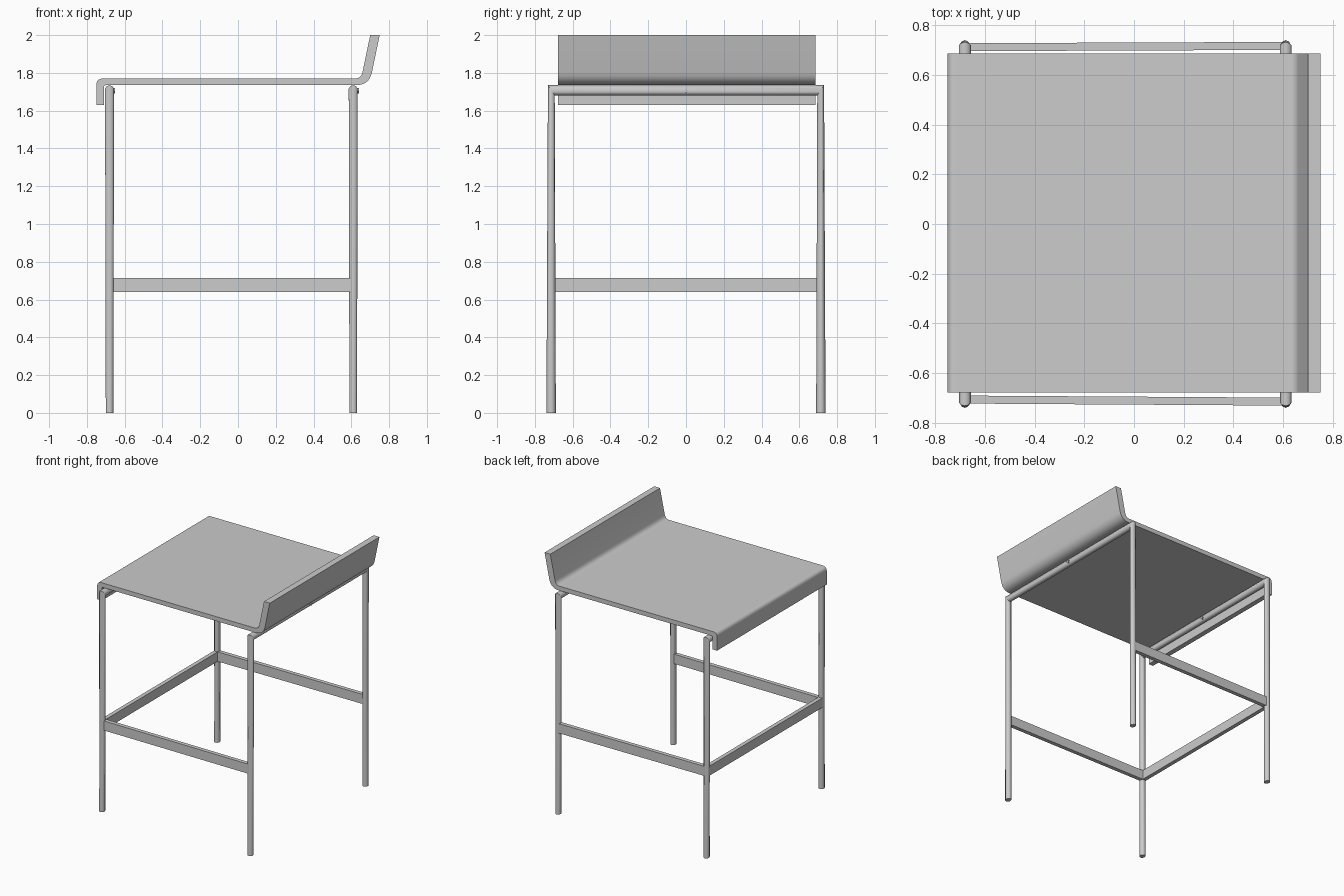
import bpy, bmesh, math
from mathutils import Vector

if "Cube" in bpy.data.objects:
    bpy.data.objects.remove(bpy.data.objects["Cube"])


def make_object(name, bm, smooth=True):
    bmesh.ops.recalc_face_normals(bm, faces=bm.faces[:])
    mesh = bpy.data.meshes.new(name)
    bm.to_mesh(mesh)
    bm.free()
    ob = bpy.data.objects.new(name, mesh)
    bpy.context.collection.objects.link(ob)
    if smooth:
        bpy.ops.object.select_all(action='DESELECT')
        ob.select_set(True)
        bpy.context.view_layer.objects.active = ob
        bpy.ops.object.shade_smooth_by_angle(angle=math.radians(40))
    return ob


def loft(bm, rings):
    """Skin a list of vertex-position rings and cap both ends."""
    loops = [[bm.verts.new(p) for p in ring] for ring in rings]
    n = len(loops[0])
    for a, b in zip(loops, loops[1:]):
        for i in range(n):
            j = (i + 1) % n
            bm.faces.new((a[i], a[j], b[j], b[i]))
    bm.faces.new(loops[0])
    bm.faces.new(loops[-1])


def rounded(points, steps=7):
    """Round each corner (x, z, cut) of a closed outline."""
    out = []
    for i, (x, z, cut) in enumerate(points):
        p = Vector((x, z))
        if not cut:
            out.append(p)
            continue
        a = Vector(points[i - 1][:2])
        b = Vector(points[(i + 1) % len(points)][:2])
        a = p + (a - p).normalized() * cut
        b = p + (b - p).normalized() * cut
        for k in range(steps + 1):
            t = k / steps
            out.append(a * (1 - t) ** 2 + p * 2 * t * (1 - t) + b * t * t)
    return out


# Seat: one bent sheet with front lip and low backrest
outline = rounded([(-0.75, 1.63, 0), (-0.75, 1.77, 0.035), (0.652, 1.77, 0.035),
                   (0.70, 2.0, 0), (0.75, 2.0, 0), (0.695, 1.735, 0.07),
                   (-0.71, 1.735, 0.012), (-0.71, 1.63, 0)])
bm = bmesh.new()
loft(bm, [[(p.x, y, p.y) for p in outline] for y in (-0.677, 0.685)])
make_object("seat", bm)

# Leg frames: bent tube with mitred corners, one at the front, one at the back
SIDES = 10
circle = [(math.cos(2 * math.pi * i / SIDES), math.sin(2 * math.pi * i / SIDES))
          for i in range(SIDES)]


def leg_frame(name, x):
    def foot(s):
        return [(x + 0.021 * v, s * (0.714 + 0.025 * u), 0) for u, v in circle]

    def corner(s):
        return [(x + 0.025 * v, s * (0.713 + 0.018 * u), 1.708 + 0.027 * u)
                for u, v in circle]

    bm = bmesh.new()
    loft(bm, [foot(-1), corner(-1), corner(1), foot(1)])
    make_object(name, bm)


leg_frame("front_leg_frame", -0.68)
leg_frame("back_leg_frame", 0.61)


# Footrest stretchers: flat bars on the front and both sides
def bar(name, start, end, half=0.016, z0=0.64, z1=0.715):
    a, b = Vector(start), Vector(end)
    d = (b - a).normalized()
    n = Vector((-d.y, d.x)) * half
    bm = bmesh.new()
    loft(bm, [[(*(p + n), z0), (*(p - n), z0), (*(p - n), z1), (*(p + n), z1)]
              for p in (a, b)])
    make_object(name, bm, smooth=False)


bar("front_stretcher", (-0.68, -0.70), (-0.68, 0.70))
bar("left_stretcher", (-0.67, 0.711), (0.60, 0.716))
bar("right_stretcher", (-0.67, -0.706), (0.60, -0.714))

# Small studs at the middle of each cross tube
for name, x in (("front_stud", -0.68), ("back_stud", 0.61)):
    bm = bmesh.new()
    loft(bm, [[(px, 0.014, 1.705), (px, 0, 1.719), (px, -0.014, 1.705), (px, 0, 1.691)]
              for px in (x, x + 0.03)])
    make_object(name, bm, smooth=False)
